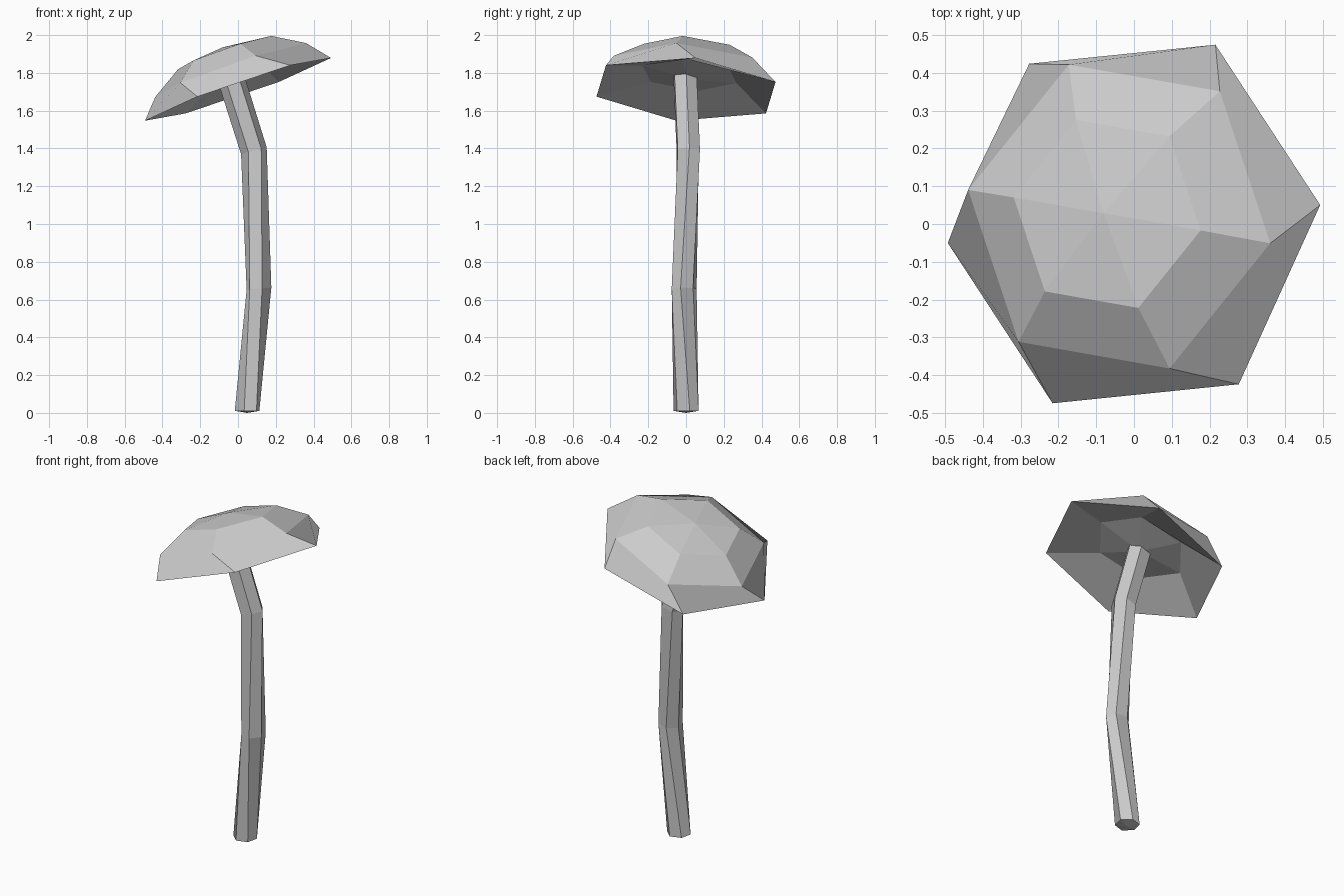
import bpy
from math import sin, cos, radians
from mathutils import Vector

if "Cube" in bpy.data.objects:
    bpy.data.objects.remove(bpy.data.objects["Cube"])


def make_object(name, verts, faces):
    mesh = bpy.data.meshes.new(name)
    mesh.from_pydata([tuple(v) for v in verts], [], faces)
    mesh.update()
    obj = bpy.data.objects.new(name, mesh)
    bpy.context.collection.objects.link(obj)
    return obj


def bridge(a, b):
    """Quads between two six-point rings starting at indices a and b."""
    return [(a + i, a + (i + 1) % 6, b + (i + 1) % 6, b + i) for i in range(6)]


def fan(a, tip):
    return [(a + i, a + (i + 1) % 6, tip) for i in range(6)]


def flip(faces):
    return [f[::-1] for f in faces]


# Cap: tilted dome of three six-sided rings, with a shallow hollow underneath
normal = Vector((-0.345, 0.075, 1)).normalized()
u = Vector((0.49, 0.05, 0.165))
u = (u - normal * u.dot(normal)).normalized()
v = normal.cross(u)
rim_centre = Vector((0, 0, 1.713))
shift = Vector((-0.004, 0.012, 0))
verts = []
# radius, height along the cap axis, twist; the last ring is the underside
for radius, height, twist in [(0.522, 0, 0), (0.43, 0.108, -15),
                              (0.266, 0.206, -15), (0.266, 0.085, -15)]:
    for i in range(6):
        a = radians(60 * i + twist)
        p = rim_centre + normal * height + (u * cos(a) + v * sin(a)) * radius
        verts.append(p + shift if height else p)
verts.append(rim_centre + normal * 0.236 + shift)
verts.append(rim_centre + normal * 0.058 + shift)
dome = bridge(0, 6) + bridge(6, 12) + fan(12, 24)
underside = bridge(0, 18) + fan(18, 25)
make_object("mushroom_cap", verts, dome + flip(underside))

# Stem: bent six-sided tube (centre, twist, slope of the ring along x)
rings = [((0.048, 0.0, 0.011), 17, 0.0),
         ((0.111, -0.01, 0.658), -16, 0.08),
         ((0.084, 0.012, 1.388), 5, 0.27),
         ((-0.038, -0.005, 1.775), 5, 0.345)]
verts, faces = [], []
for (cx, cy, cz), twist, slope in rings:
    for i in range(6):
        a = radians(60 * i + twist)
        x, y = 0.068 * cos(a), 0.068 * sin(a)
        verts.append((cx + x, cy + y, cz + x * slope))
for k in range(3):
    faces += bridge(6 * k, 6 * k + 6)

# Shallow end caps of the stem
verts += [(0.048, 0, 0), (-0.041, -0.005, 1.785)]
make_object("mushroom_stem", verts, faces + flip(fan(0, 24)) + fan(18, 25))
